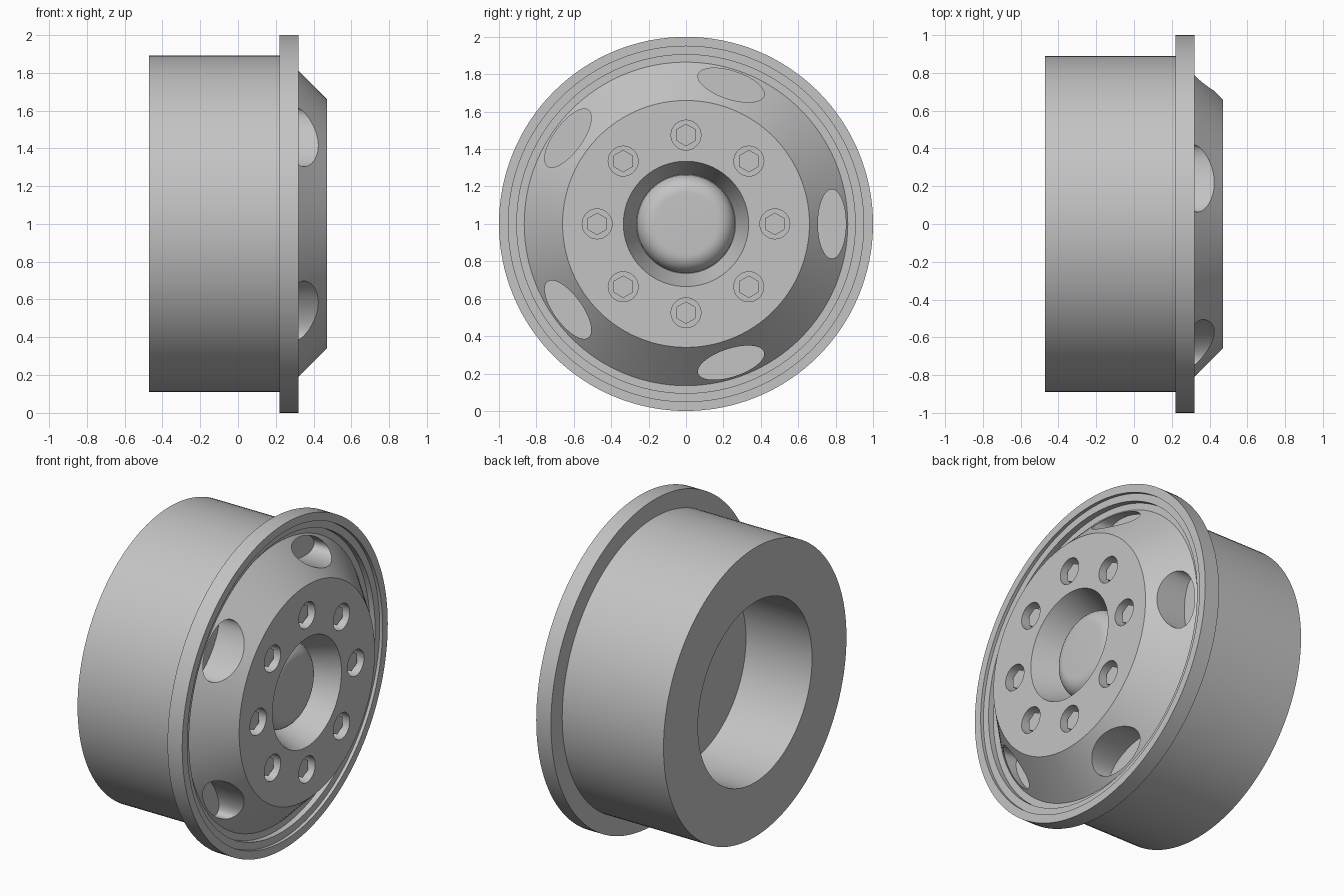
import bpy, bmesh, math
from mathutils import Matrix, Vector

cube = bpy.data.objects.get("Cube")
if cube:
    bpy.data.objects.remove(cube, do_unlink=True)

# One plain grey metal
grey = bpy.data.materials.new("grey_metal")
grey.use_nodes = True
colour = (0.55, 0.55, 0.55, 1)
grey.diffuse_color = colour
grey.node_tree.nodes["Principled BSDF"].inputs["Base Color"].default_value = colour


def make_object(name, bm):
    bmesh.ops.recalc_face_normals(bm, faces=bm.faces)
    mesh = bpy.data.meshes.new(name)
    bm.to_mesh(mesh)
    bm.free()
    mesh.materials.append(grey)
    obj = bpy.data.objects.new(name, mesh)
    bpy.context.collection.objects.link(obj)
    return obj


def select(obj):
    bpy.ops.object.select_all(action='DESELECT')
    obj.select_set(True)
    bpy.context.view_layer.objects.active = obj


def smooth(obj, degrees=25):
    select(obj)
    bpy.ops.object.shade_smooth_by_angle(angle=math.radians(degrees))


def revolve(name, profile, steps=128):
    """Spin (x, radius) points around the wheel axle."""
    bm = bmesh.new()
    verts = [bm.verts.new((x, 0, 1 + r)) for x, r in profile]
    edges = [bm.edges.new(pair) for pair in zip(verts, verts[1:])]
    bmesh.ops.spin(bm, geom=verts + edges, cent=(0, 0, 1), axis=(1, 0, 0),
                   angle=math.tau, steps=steps)
    bmesh.ops.remove_doubles(bm, verts=bm.verts, dist=0.0005)
    return make_object(name, bm)


def add_ring(bm, count, radius, x0, x1, sides, radial, tangential, twist=True):
    """Add prisms along x, evenly spaced around the axle."""
    for i in range(count):
        angle = math.tau * i / count
        centre = Vector(((x0 + x1) / 2, radius * math.cos(angle),
                         1 + radius * math.sin(angle)))
        turn = Matrix.Rotation(angle if twist else 0, 4, 'X')
        size = Matrix.Diagonal((1, radial, tangential, 1))
        along_x = Matrix.Rotation(math.pi / 2, 4, 'Y')
        if sides == 6:  # one corner pointing up
            along_x = along_x @ Matrix.Rotation(math.pi / 2, 4, 'Z')
            along_x = Matrix.Rotation(hex_turn, 4, 'X') @ along_x
        bmesh.ops.create_cone(bm, cap_ends=True, segments=sides, radius1=1,
                              radius2=1, depth=x1 - x0,
                              matrix=Matrix.Translation(centre) @ turn @ size @ along_x)


# Blender cones start on local +y; a quarter turn about z puts it on x, then z
hex_turn = 0.0

# Rim, stepped flange, dished face, hub recess and rear bore in one profile
rim = revolve("wheel_rim", [
    (-0.02, 0), (-0.02, 0.555), (-0.47, 0.555), (-0.47, 0.89), (0.22, 0.89),
    (0.22, 1), (0.32, 1), (0.32, 0.95), (0.30, 0.95), (0.30, 0.905),
    (0.265, 0.905), (0.265, 0.865), (0.47, 0.66), (0.47, 0.335),
    (0.28, 0.265), (0.28, 0)])

# Blind vent holes in the dish and round lug pockets in the face
bm = bmesh.new()
add_ring(bm, 5, 0.78, 0.225, 0.6, 64, 0.075, 0.185)
add_ring(bm, 8, 0.475, 0.40, 0.6, 32, 0.08, 0.08)
cutter = make_object("hole_cutter", bm)
cutter.hide_render = True

select(rim)
cut = rim.modifiers.new("holes", 'BOOLEAN')
cut.operation = 'DIFFERENCE'
cut.solver = 'EXACT'
cut.object = cutter
bpy.ops.object.modifier_apply(modifier=cut.name)
bpy.data.objects.remove(cutter, do_unlink=True)
smooth(rim)

# Hexagonal lug nuts sunk in their pockets
bm = bmesh.new()
add_ring(bm, 8, 0.475, 0.39, 0.44, 6, 0.06, 0.06, twist=False)
make_object("lug_nuts", bm)

# Hub cap with a flat centre and a rounded shoulder
shoulder = [(0.28 + 0.1 * math.cos(t), 0.165 + 0.098 * math.sin(t))
            for t in (math.pi / 2 * i / 10 for i in range(11))]
hub = revolve("hub_cap", [(0.38, 0)] + shoulder + [(0.27, 0.263)], 96)
smooth(hub, 40)
